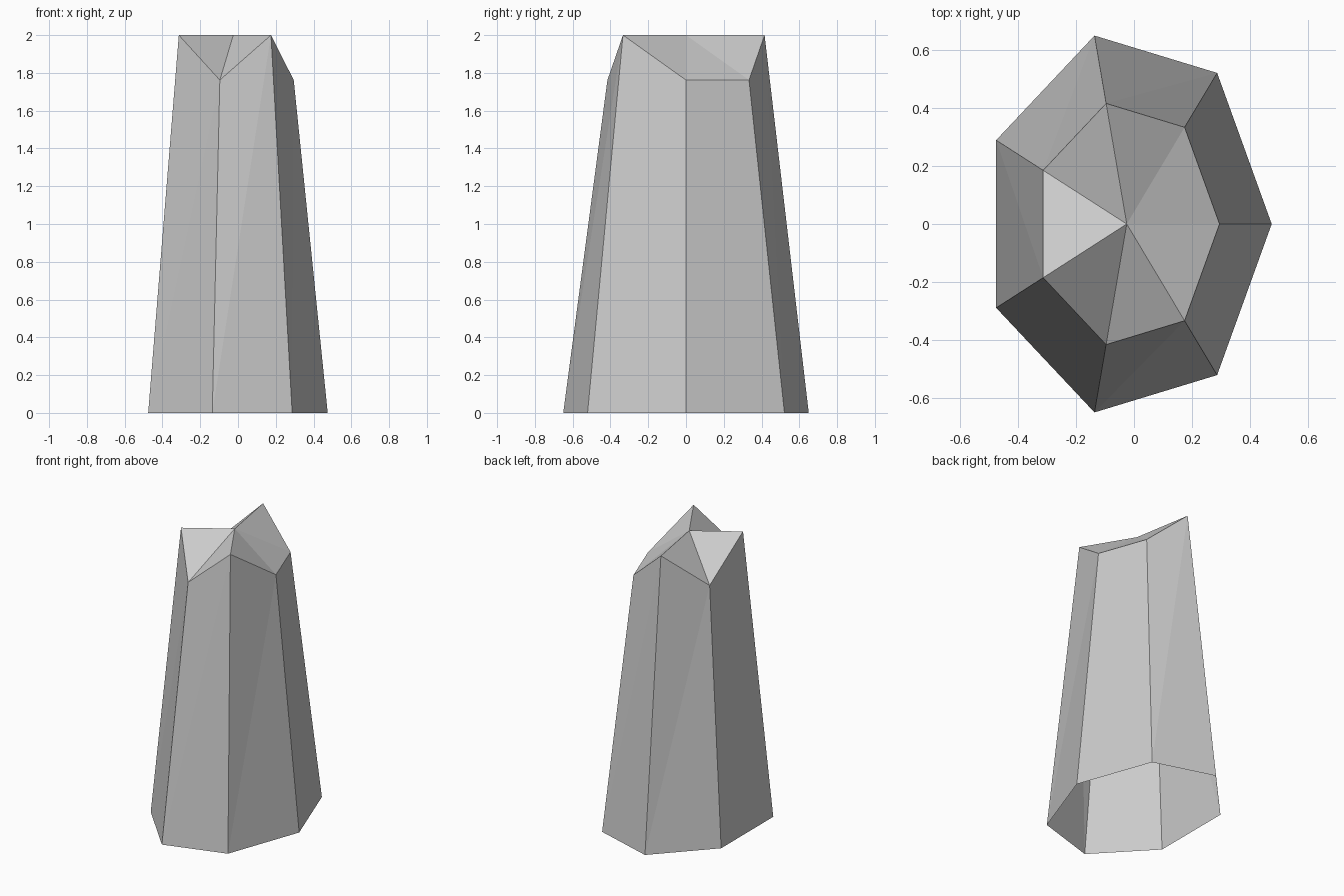
import bpy
import bmesh
from math import cos, sin, tau

if "Cube" in bpy.data.objects:
    bpy.data.objects.remove(bpy.data.objects["Cube"])

SIDES = 7
CX = -0.025  # seven-sided ring is centred by its bounds


def ring(bm, rx, ry, heights):
    return [bm.verts.new((CX + rx * cos(tau * i / SIDES),
                          ry * sin(tau * i / SIDES), z))
            for i, z in enumerate(heights)]


bm = bmesh.new()

# Open-bottomed tapering shaft with a jagged upper rim
base = ring(bm, 0.5, 0.6665, [0.0] * SIDES)
rim = ring(bm, 0.32, 0.4267,
           [2.0 if i and i % 2 == 0 else 1.762 for i in range(SIDES)])
peak = bm.verts.new((CX, 0, 2.0))

for i in range(SIDES):
    j = (i + 1) % SIDES
    # Each twisted side is split along the same diagonal
    bm.faces.new((base[i], base[j], rim[j]))
    bm.faces.new((base[i], rim[j], rim[i]))
    # Faceted broken top
    bm.faces.new((rim[i], rim[j], peak))

mesh = bpy.data.meshes.new("stone_pillar")
bm.to_mesh(mesh)
bm.free()
pillar = bpy.data.objects.new("stone_pillar", mesh)
bpy.context.collection.objects.link(pillar)
